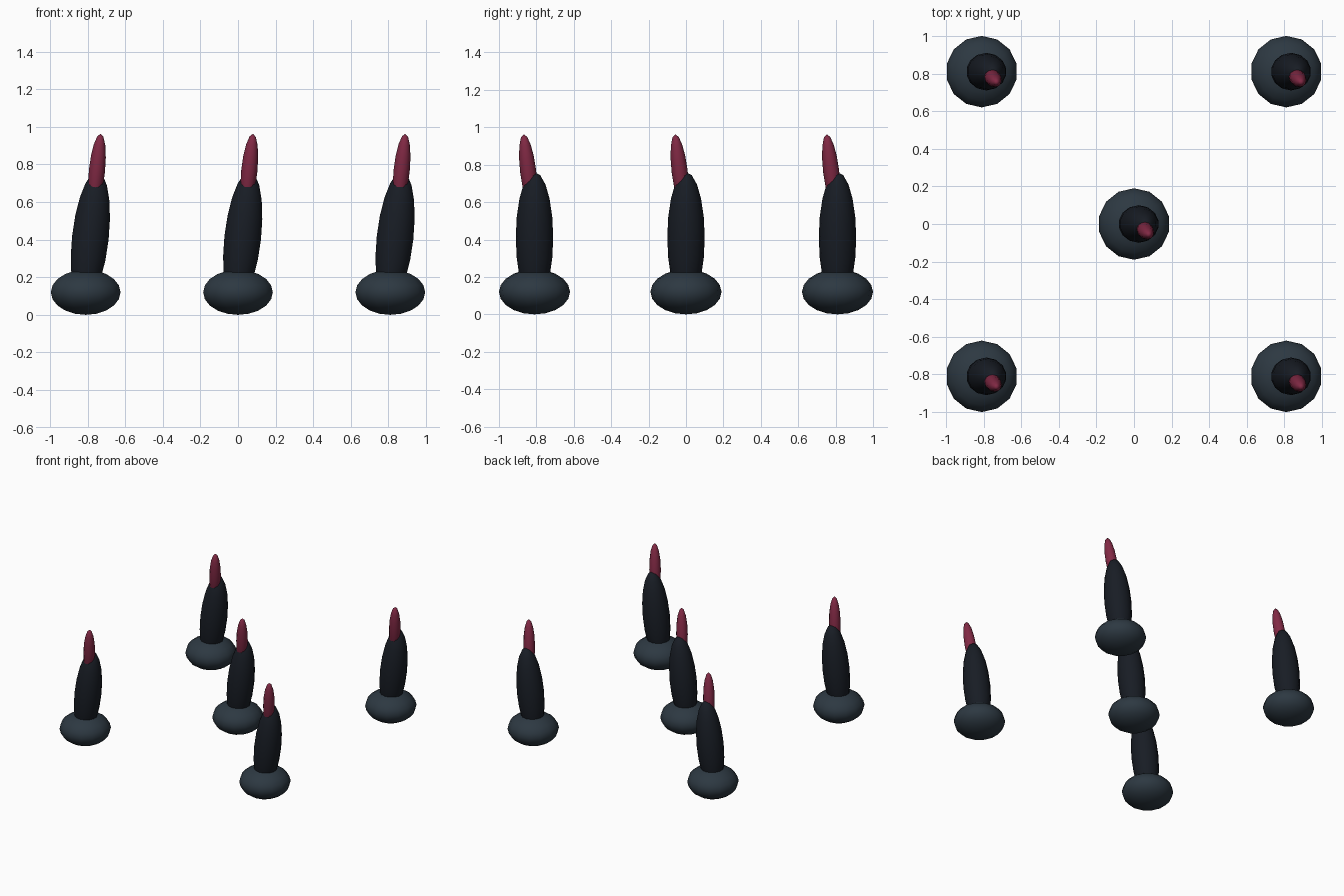
import bpy, math
from mathutils import Vector, Matrix

if "Cube" in bpy.data.objects:
    bpy.data.objects.remove(bpy.data.objects["Cube"])


def material(name, rgb):
    m = bpy.data.materials.new(name)
    m.diffuse_color = (*rgb, 1)
    m.use_nodes = True
    m.node_tree.nodes["Principled BSDF"].inputs["Base Color"].default_value = m.diffuse_color
    return m


BASE = material("slate", (0.026, 0.040, 0.054))
BODY = material("near_black", (0.009, 0.012, 0.018))
TIP = material("crimson", (0.22, 0.022, 0.058))


def ellipsoid(name, center, radius, half_height, lean, mat, segments, rings):
    """Faceted-outline ellipsoid whose long axis leans towards (x, y)."""
    bpy.ops.mesh.primitive_uv_sphere_add(segments=segments, ring_count=rings, radius=1)
    ob = bpy.context.object
    ob.name = name
    axis = Vector((lean[0], lean[1], 1))
    turn = axis.to_track_quat('Z', 'Y').to_matrix().to_4x4() if axis.xy.length else Matrix()
    if axis.xy.length:
        turn = Vector((0, 0, 1)).rotation_difference(axis).to_matrix().to_4x4()
    ob.data.transform(turn @ Matrix.Diagonal((radius, radius, half_height, 1)))
    ob.location = center
    ob.data.materials.append(mat)
    bpy.ops.object.shade_smooth()
    return ob


# Five identical pegs: four corners and the middle
for i, (x, y) in enumerate([(0, 0), (-.81, -.81), (.81, -.81), (-.81, .81), (.81, .81)]):
    # Squashed round foot
    ellipsoid(f"foot_{i}", (x, y, .12), .19, .12, (0, 0), BASE, 14, 10)
    # Leaning dark stalk
    ellipsoid(f"stalk_{i}", (x + .025, y, .41), .1, .353, (.11, 0), BODY, 14, 10)
    # Slim red tip leaning right and forward
    ellipsoid(f"tip_{i}", (x + .06, y - .034, .765), .043, .2, (.1, -.12), TIP, 12, 8)
